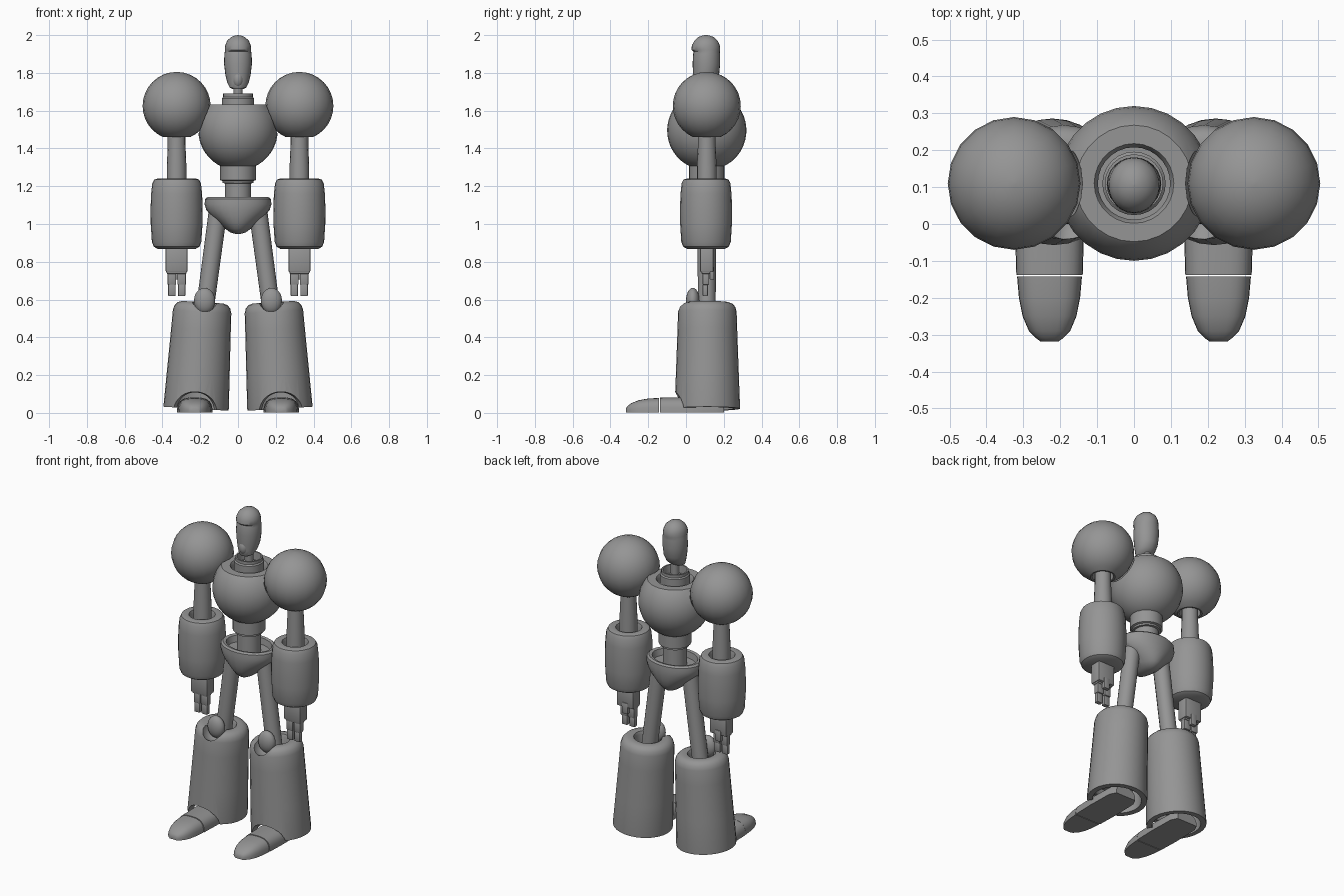
import bpy, bmesh, math
from mathutils import Matrix, Vector

if "Cube" in bpy.data.objects:
    bpy.data.objects.remove(bpy.data.objects["Cube"], do_unlink=True)

grey = bpy.data.materials.new("plain grey")
grey.use_nodes = True
GREY = (0.3, 0.3, 0.3, 1)
grey.diffuse_color = GREY
grey.node_tree.nodes["Principled BSDF"].inputs["Base Color"].default_value = GREY

MID = 0.11      # depth of the body axis
ARM_X = 0.325
FOOT_X = 0.229


def make(name, bm, matrix=None):
    """Turn a bmesh into a named object, moved by the matrix."""
    bmesh.ops.remove_doubles(bm, verts=bm.verts, dist=1e-5)
    if matrix:
        bm.transform(matrix)
    bmesh.ops.recalc_face_normals(bm, faces=bm.faces)
    mesh = bpy.data.meshes.new(name)
    bm.to_mesh(mesh)
    bm.free()
    mesh.materials.append(grey)
    obj = bpy.data.objects.new(name, mesh)
    bpy.context.collection.objects.link(obj)
    return obj


def activate(obj):
    bpy.ops.object.select_all(action='DESELECT')
    obj.select_set(True)
    bpy.context.view_layer.objects.active = obj


def finish(obj, mirror=False, angle=35):
    """Smooth the part and repeat it on the other side if wanted."""
    activate(obj)
    bpy.ops.object.shade_smooth_by_angle(angle=math.radians(angle))
    if mirror:
        obj.modifiers.new("other side", 'MIRROR').use_mirror_merge = False


def carve(obj, cutter):
    """Cut one solid from another and drop the cutter."""
    cutter.hide_render = True
    mod = obj.modifiers.new("cut", 'BOOLEAN')
    mod.operation = 'DIFFERENCE'
    mod.solver = 'EXACT'
    mod.object = cutter
    activate(obj)
    bpy.ops.object.modifier_apply(modifier=mod.name)
    bpy.data.objects.remove(cutter, do_unlink=True)


def loft(name, rings, matrix=None):
    """Skin rings of points; both ends are closed."""
    bm = bmesh.new()
    loops = [[bm.verts.new(p) for p in ring] for ring in rings]
    n = len(loops[0])
    for a, b in zip(loops, loops[1:]):
        for i in range(n):
            j = (i + 1) % n
            bm.faces.new((a[i], a[j], b[j], b[i]))
    bm.faces.new(loops[0][::-1])
    bm.faces.new(loops[-1])
    return make(name, bm, matrix)


def oval(z, rx, ry, cy=0, n=24):
    turns = [math.tau * i / n for i in range(n)]
    return [(rx * math.cos(t), cy + ry * math.sin(t), z) for t in turns]


def lathe(name, profile, at=(0, MID, 0), tilt=0, n=24):
    """Revolve (radius, height) points round a vertical axis."""
    matrix = Matrix.Translation(at) @ Matrix.Rotation(tilt, 4, 'Y')
    tiny = 1e-4
    return loft(name, [oval(z, max(r, tiny), max(r, tiny), 0, n) for r, z in profile], matrix)


def ball(name, at, radii, n=20):
    bm = bmesh.new()
    bmesh.ops.create_uvsphere(bm, u_segments=n, v_segments=n // 2 + 2, radius=1)
    return make(name, bm, Matrix.Translation(at) @ Matrix.Diagonal((*radii, 1)))


def rod(name, a, b, r1, r2):
    a, b = Vector(a), Vector(b)
    bm = bmesh.new()
    bmesh.ops.create_cone(bm, cap_ends=True, segments=16, radius1=r1, radius2=r2, depth=(b - a).length)
    turn = (b - a).to_track_quat('Z', 'Y').to_matrix().to_4x4()
    return make(name, bm, Matrix.Translation((a + b) / 2) @ turn)


def block(name, at, size, bevel=0.006):
    bm = bmesh.new()
    bmesh.ops.create_cube(bm, size=1)
    bm.transform(Matrix.Diagonal((*size, 1)))
    bmesh.ops.bevel(bm, geom=bm.edges[:], offset=bevel, segments=2, affect='EDGES', profile=0.5)
    finish(make(name, bm, Matrix.Translation(at)), True)


def arc(radius, cz, low, high, steps):
    """Round (radius, height) points between two heights of a ball."""
    a, b = math.asin((low - cz) / radius), math.asin((high - cz) / radius)
    turns = [a + (b - a) * i / steps for i in range(steps + 1)]
    return [(radius * math.cos(t), cz + radius * math.sin(t)) for t in turns]


# Chest: a flattened ball with a neck well and hollows for the shoulders
chest = lathe("chest", [(0, 1.3)] + arc(0.21, 1.495, 1.3, 1.625, 12)
              + [(0.158, 1.632), (0.108, 1.632), (0.098, 1.615), (0.098, 1.57), (0, 1.57)], n=28)
for side in (-1, 1):
    carve(chest, ball("shoulder hollow", (side * ARM_X, MID, 1.625), [0.186] * 3, 28))
finish(chest)

# Neck collar, neck and waist
finish(lathe("neck_collar", [(0, 1.56), (0.086, 1.56), (0.086, 1.665), (0.079, 1.672), (0.079, 1.69),
                             (0.07, 1.69), (0.066, 1.64), (0, 1.64)]))
finish(lathe("neck", [(0, 1.6), (0.034, 1.6), (0.034, 1.66), (0.025, 1.668), (0.025, 1.77), (0, 1.77)], n=16))
finish(lathe("waist", [(0, 1.08), (0.07, 1.08), (0.07, 1.215), (0.082, 1.217), (0.082, 1.228),
                       (0.094, 1.232), (0.094, 1.32), (0, 1.32)]))

# Head: height, half width, half depth, depth of centre
skull = [(1.715, 0.03, 0.025, 0.072), (1.722, 0.044, 0.04, 0.082), (1.75, 0.057, 0.058, 0.098),
         (1.79, 0.067, 0.069, 0.106), (1.85, 0.074, 0.073, 0.108), (1.9, 0.072, 0.071, 0.109),
         (1.912, 0.07, 0.069, 0.11), (1.922, 0.07, 0.076, 0.105), (1.945, 0.068, 0.074, 0.105),
         (1.97, 0.058, 0.062, 0.106), (1.99, 0.036, 0.04, 0.106), (1.998, 0.015, 0.017, 0.106), (2, 0.001, 0.001, 0.106)]
finish(loft("head", [oval(*s) for s in skull]))
finish(ball("chin", (0, 0.062, 1.765), (0.03, 0.032, 0.045), 16))

# Pelvis: an oval bowl with a recessed top and leg openings
bowl = [(0.947, 0.012, 0.03), (0.955, 0.04, 0.075), (0.975, 0.068, 0.1), (1.005, 0.1, 0.116),
        (1.04, 0.14, 0.127), (1.075, 0.168, 0.132), (1.105, 0.177, 0.134), (1.132, 0.174, 0.132),
        (1.142, 0.162, 0.122), (1.138, 0.142, 0.106), (1.1, 0.132, 0.1), (1.095, 0.01, 0.01)]
pelvis = loft("pelvis", [oval(z, rx, ry, MID) for z, rx, ry in bowl])
for side in (-1, 1):
    carve(pelvis, rod("leg opening", (side * 0.105, MID, 1.075), (side * 0.14, MID, 0.83), 0.058, 0.058))
finish(pelvis)

# Arms
finish(lathe("shoulder", [(0, 1.5), (0.056, 1.5), (0.062, 1.462)] + arc(0.18, 1.625, 1.46, 1.8049, 14),
             (ARM_X, MID, 0), n=20), True)
finish(lathe("upper_arm", [(0, 0.95), (0.052, 0.95), (0.052, 1.3), (0.047, 1.42), (0.047, 1.6), (0, 1.6)],
             (ARM_X, MID, 0), n=16), True)
finish(lathe("forearm", [(0, 0.868), (0.1, 0.868), (0.121, 0.88), (0.131, 0.905), (0.137, 1.0), (0.138, 1.08),
                         (0.135, 1.16), (0.129, 1.215), (0.119, 1.235), (0.1, 1.241), (0.076, 1.238),
                         (0.07, 1.22), (0.068, 1.14), (0, 1.14)], (ARM_X, 0.106, 0)), True)

# Hands: palm, knuckles, two jointed fingers and a thumb
block("palm", (ARM_X, MID, 0.81), (0.115, 0.07, 0.13))
block("knuckles", (ARM_X, MID - 0.005, 0.755), (0.105, 0.045, 0.04))
for i, dx in enumerate((-0.027, 0.025)):
    block(f"finger_base_{i}", (ARM_X + dx, MID - 0.005, 0.712), (0.046, 0.036, 0.07))
    block(f"finger_tip_{i}", (ARM_X + dx, MID - 0.008, 0.65), (0.04, 0.028, 0.064))
block("thumb", (ARM_X, MID + 0.027, 0.74), (0.04, 0.025, 0.07))

# Legs
finish(rod("thigh", (0.107, MID, 1.06), (0.182, MID, 0.5), 0.049, 0.047), True)
shin = lathe("shin", [(0, 0.13), (0.135, 0.13), (0.14, 0), (0.172, 0), (0.173, 0.012), (0.166, 0.2),
                      (0.158, 0.42), (0.155, 0.515), (0.148, 0.54), (0.133, 0.557), (0.11, 0.565),
                      (0.082, 0.562), (0.074, 0.545), (0.07, 0.47), (0, 0.47)],
             (0.222, 0.113, 0.022), -0.062, 28)
carve(shin, ball("knee notch", (0.177, 0.015, 0.6), (0.066, 0.09, 0.083)))
carve(shin, ball("ankle arch", (FOOT_X, -0.05, 0), (0.122, 0.12, 0.112), 24))
finish(shin, True)
finish(ball("knee", (0.177, 0.036, 0.594), (0.056, 0.036, 0.068)), True)


# Feet: domed sections along the length, flat sole
def section(y, w, h, n=14):
    turns = [math.pi * i / n for i in range(n + 1)]
    return [(FOOT_X + w * math.copysign(abs(math.cos(t)) ** 0.7, math.cos(t)), y, h * math.sin(t) ** 0.7 + 0.003)
            for t in turns]


finish(loft("foot", [section(*s) for s in ((0.2, 0.07, 0.06), (0.16, 0.09, 0.076), (0, 0.094, 0.079),
                                           (-0.138, 0.09, 0.078))]), True)
finish(loft("toe", [section(*s) for s in ((-0.142, 0.088, 0.076), (-0.2, 0.083, 0.073), (-0.25, 0.073, 0.064),
                                          (-0.29, 0.056, 0.048), (-0.31, 0.036, 0.033), (-0.318, 0.025, 0.02))]), True)
